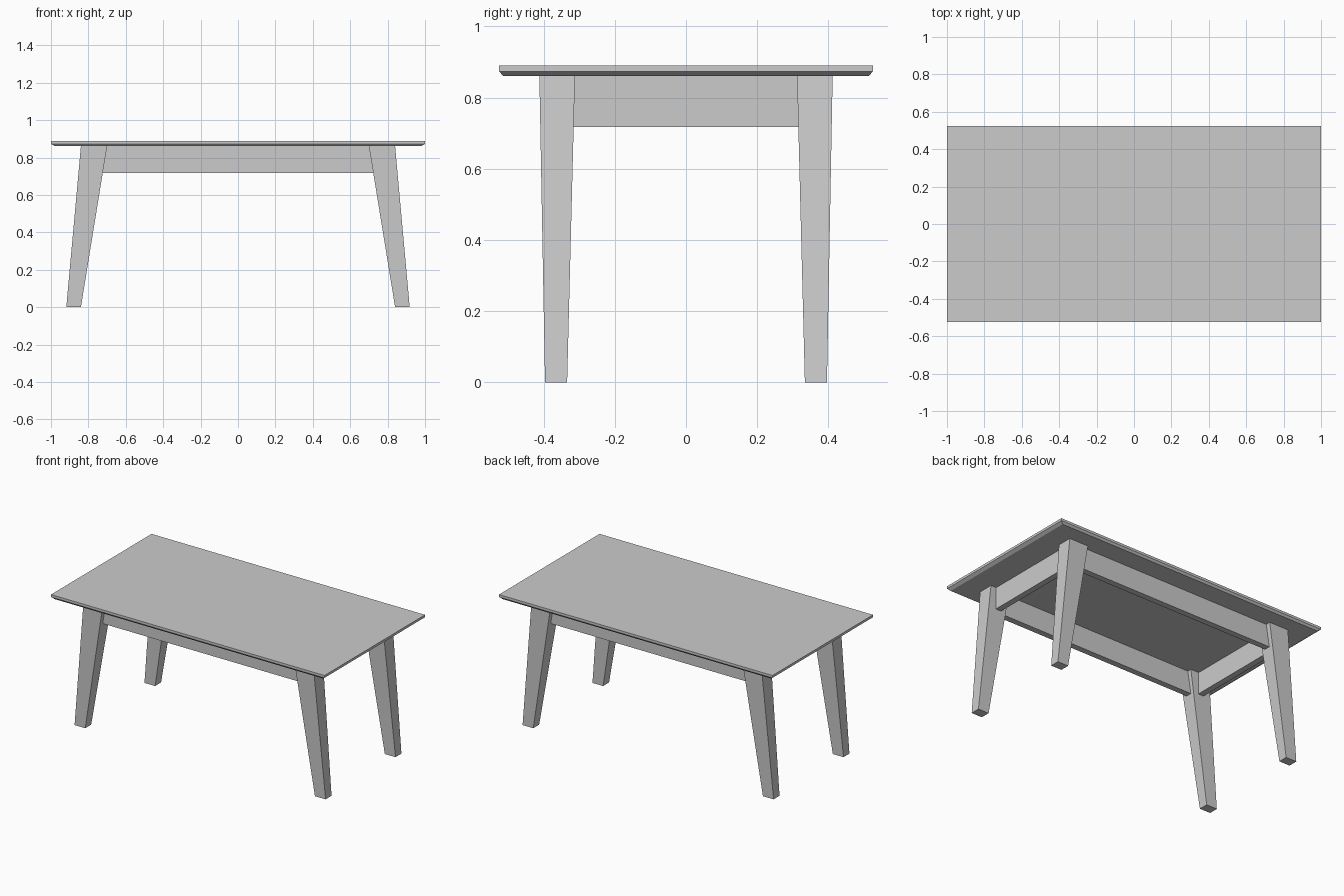
import bpy, bmesh

if "Cube" in bpy.data.objects:
    bpy.data.objects.remove(bpy.data.objects["Cube"])


def loft(name, rings):
    """Closed solid through stacked rectangles (x0, x1, y0, y1, z)."""
    bm = bmesh.new()
    loops = [[bm.verts.new(p) for p in
              ((x0, y0, z), (x1, y0, z), (x1, y1, z), (x0, y1, z))]
             for x0, x1, y0, y1, z in rings]
    bm.faces.new(loops[0][::-1])
    bm.faces.new(loops[-1])
    for a, b in zip(loops, loops[1:]):
        for i in range(4):
            j = (i + 1) % 4
            bm.faces.new((a[i], a[j], b[j], b[i]))
    bmesh.ops.recalc_face_normals(bm, faces=bm.faces)
    mesh = bpy.data.meshes.new(name)
    bm.to_mesh(mesh)
    bm.free()
    obj = bpy.data.objects.new(name, mesh)
    bpy.context.collection.objects.link(obj)
    return obj


def span(a, b, s):
    return tuple(sorted((a * s, b * s)))


Z_UNDER, Z_TOP, Z_APRON = 0.861, 0.89, 0.717

# Table top with an undercut lower edge
loft("table_top", [(-0.98, 0.98, -0.514, 0.514, Z_UNDER),
                   (-1, 1, -0.525, 0.525, 0.874),
                   (-1, 1, -0.525, 0.525, Z_TOP)])

# Tapered, splayed legs
for sx, xn in ((-1, "left"), (1, "right")):
    for sy, yn in ((-1, "front"), (1, "back")):
        loft(f"{yn}_{xn}_leg",
             [(*span(0.84, 0.918, sx), *span(0.334, 0.396, sy), 0),
              (*span(0.70, 0.84, sx), *span(0.312, 0.412, sy), Z_UNDER)])

# Long aprons, ends buried in the legs
for s, n in ((-1, "front"), (1, "back")):
    loft(f"{n}_apron", [(-0.75, 0.75, *span(0.34, 0.38, s), z)
                        for z in (Z_APRON, Z_UNDER)])

# Short end aprons
for s, n in ((-1, "left"), (1, "right")):
    loft(f"{n}_apron", [(*span(0.76, 0.80, s), -0.34, 0.34, z)
                        for z in (Z_APRON, Z_UNDER)])
